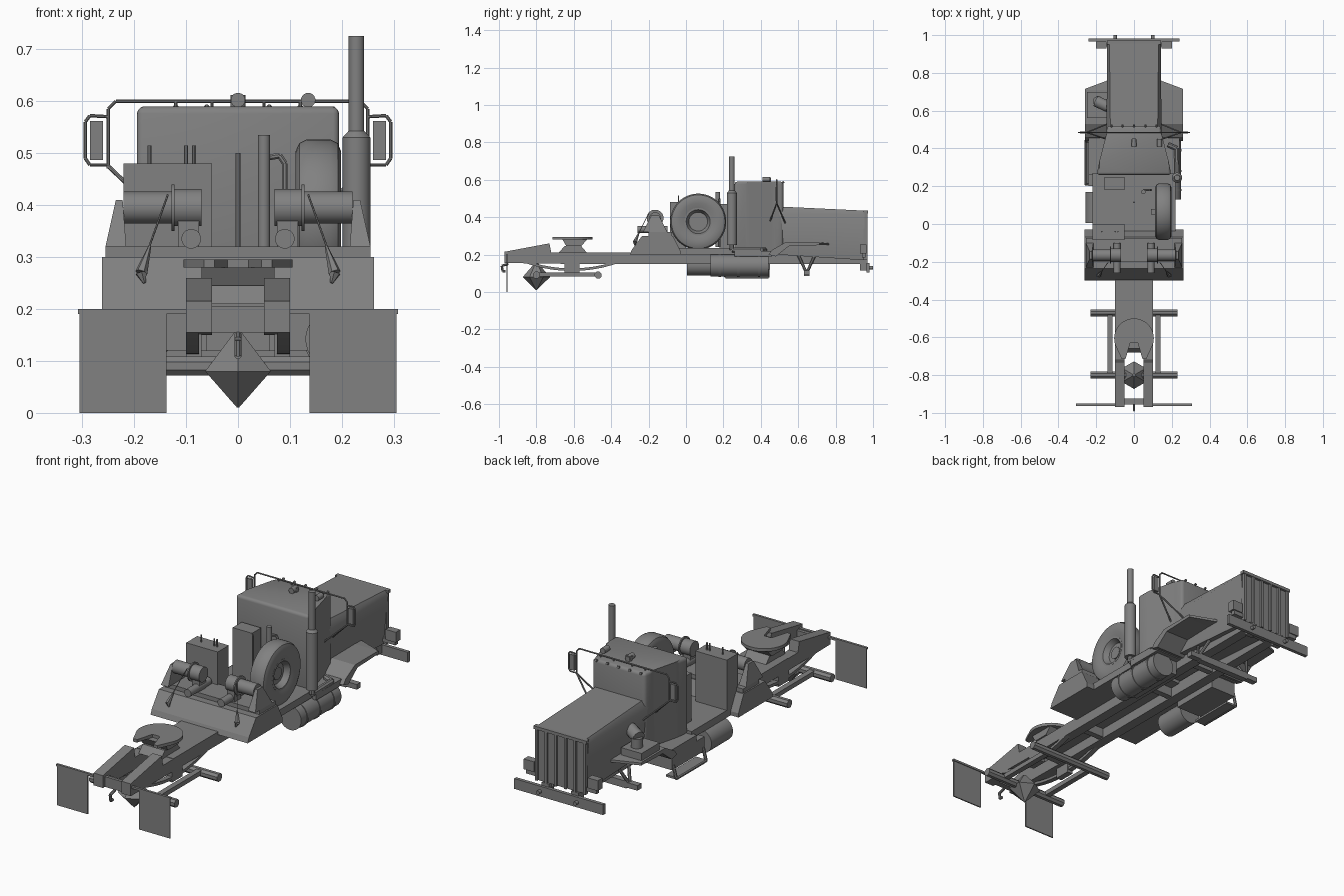
import bpy, bmesh, math
from mathutils import Vector

cube = bpy.data.objects.get("Cube")
if cube:
    bpy.data.objects.remove(cube, do_unlink=True)

grey = bpy.data.materials.new("plain grey")
grey.use_nodes = True
grey.diffuse_color = (0.22, 0.22, 0.22, 1)
grey.node_tree.nodes["Principled BSDF"].inputs["Base Color"].default_value = (0.22, 0.22, 0.22, 1)


def finish(name, bm, bevel=0, smooth=False):
    """Turn a bmesh into a shaded, coloured object."""
    if bevel:
        bmesh.ops.bevel(bm, geom=bm.edges[:], offset=bevel, segments=3, profile=0.5, affect='EDGES')
    bmesh.ops.recalc_face_normals(bm, faces=bm.faces[:])
    mesh = bpy.data.meshes.new(name)
    bm.to_mesh(mesh)
    bm.free()
    mesh.materials.append(grey)
    ob = bpy.data.objects.new(name, mesh)
    bpy.context.collection.objects.link(ob)
    if smooth or bevel:
        bpy.ops.object.select_all(action='DESELECT')
        ob.select_set(True)
        bpy.context.view_layer.objects.active = ob
        bpy.ops.object.shade_smooth_by_angle(angle=math.radians(35))
    return ob


def loft(name, a, b, bevel=0, smooth=False):
    """Solid between two matching outlines."""
    bm = bmesh.new()
    va, vb = [bm.verts.new(p) for p in a], [bm.verts.new(p) for p in b]
    bm.faces.new(va)
    bm.faces.new(vb)
    for i in range(len(va)):
        j = (i + 1) % len(va)
        bm.faces.new((va[i], va[j], vb[j], vb[i]))
    return finish(name, bm, bevel, smooth)


def side_prism(name, pts, x0, x1):
    return loft(name, [(x0, y, z) for y, z in pts], [(x1, y, z) for y, z in pts])


def plan_prism(name, pts, z0, z1, bevel=0):
    return loft(name, [(x, y, z0) for x, y in pts], [(x, y, z1) for x, y in pts], bevel)


def box(name, x, y, z):
    return plan_prism(name, [(x[0], y[0]), (x[1], y[0]), (x[1], y[1]), (x[0], y[1])], z[0], z[1])


def rod(name, p, q, r, r2=None, sides=16):
    p, q = Vector(p), Vector(q)
    turn = (q - p).to_track_quat('Z', 'Y')
    rings = []
    for c, rad in ((p, r), (q, r if r2 is None else r2)):
        rings.append([c + turn @ Vector((rad * math.cos(t), rad * math.sin(t), 0))
                      for t in (math.tau * (i + 0.5) / sides for i in range(sides))])
    return loft(name, *rings, smooth=sides > 8)


def pipe(name, pts, r):
    for i, (p, q) in enumerate(zip(pts, pts[1:])):
        rod(f"{name}_{i + 1}", p, q, r, sides=8)


def lathe_x(name, profile, centre, steps=48):
    """Closed (x, radius) profile spun around an x axis."""
    bm = bmesh.new()
    rings = []
    for i in range(steps):
        t = math.tau * i / steps
        rings.append([bm.verts.new((x, centre[0] + r * math.cos(t), centre[1] + r * math.sin(t)))
                      for x, r in profile])
    n = len(profile)
    for i in range(steps):
        a, b = rings[i], rings[(i + 1) % steps]
        for k in range(n):
            bm.faces.new((a[k], a[(k + 1) % n], b[(k + 1) % n], b[k]))
    return finish(name, bm, smooth=True)


# Chassis
RAIL = [(-.97, .155), (-.97, .215), (-.73, .26), (-.72, .21), (.9, .21), (.95, .19), (.95, .15), (-.6, .15)]
for s in (-1, 1):
    side_prism("frame_rail", RAIL, s * .05, s * .10)
box("frame_cover", (-.1, .1), (-.64, -.1), (.2, .212))
for y in (-.94, -.6, -.3, .2, .5, .9):
    box("cross_member", (-.08, .08), (y - .015, y + .015), (.155, .2))
box("tail_cross_plate", (-.08, .08), (-.955, -.94), (.155, .205))
pipe("tail_hook", [(0, -.95, .15), (0, -.985, .14), (0, -.98, .11), (0, -.965, .11)], .007)

# Mudflaps on a hanger bar
for s in (-1, 1):
    box("mudflap", (s * .138, s * .305), (-.961, -.955), (0, .2))
    box("flap_hanger", (s * .1, s * .308), (-.963, -.951), (.19, .2))

# Rear suspension
for y in (-.8, -.47):
    rod("rear_axle", (-.23, y, .09), (.23, y, .09), .02, sides=8)
for s in (-1, 1):
    box("walking_beam", (s * .113, s * .14), (-.8, -.47), (.083, .105))
    arc = [(-.88 + .54 * i / 10, .112 + .05 * (i / 5 - 1) ** 2) for i in range(11)]
    side_prism("leaf_spring", arc + [(y, z + .014) for y, z in reversed(arc)], s * .075, s * .1)
    box("spring_saddle", (s * .07, s * .1), (-.65, -.57), (.1, .16))
rod("differential_lower", (0, -.8, .08), (0, -.8, .01), .073, .002, 6)
rod("differential_upper", (0, -.8, .08), (0, -.8, .155), .073, .008, 6)

# Coupling plate with a rear notch
arc = [(.105 * math.cos(t), -.605 + .105 * math.sin(t)) for t in (math.radians(a) for a in range(-20, 201, 10))]
notch = [(-.065, -.715), (-.045, -.715), (-.02, -.63), (.02, -.63), (.045, -.715), (.065, -.715)]
plan_prism("coupling_plate", arc + notch, .28, .295)
side_prism("coupling_stand", [(-.66, .28), (-.64, .245), (-.56, .245), (-.53, .28)], -.07, .07)
side_prism("coupling_base", [(-.65, .245), (-.68, .21), (-.53, .21), (-.56, .245)], -.06, .06)

# Winch deck
side_prism("winch_deck", [(-.3, .2), (-.29, .225), (-.235, .3), (-.07, .3), (-.03, .22), (-.03, .2)], -.262, .262)
box("winch_floor", (-.255, .255), (-.2, -.075), (.3, .32))
Y, Z = -.165, .395
for s in (-1, 1):
    rod("winch_drum", (s * .22, Y, Z), (s * .125, Y, Z), .031, sides=24)
    rod("winch_flange", (s * .128, Y, Z), (s * .122, Y, Z), .045, sides=24)
    rod("winch_gearbox", (s * .122, Y, Z), (s * .07, Y, Z), .036, sides=24)
    loft("winch_support", [(s * .255, -.23, .32), (s * .255, -.1, .32), (s * .235, -.145, .41), (s * .235, -.185, .41)],
         [(s * .215, -.23, .32), (s * .215, -.1, .32), (s * .222, -.145, .41), (s * .222, -.185, .41)])
    rod("winch_motor", (s * .09, -.26, .335), (s * .09, -.1, .335), .019)
    box("winch_foot", (s * .075, s * .115), (-.19, -.14), (.32, .37))
    rod("winch_cable", (s * .135, -.2, .42), (s * .178, -.26, .3), .002, sides=6)
    rod("cable_hook", (s * .17, -.25, .32), (s * .186, -.272, .27), .003, .012, 6)
    rod("hook_tip", (s * .186, -.272, .27), (s * .18, -.275, .25), .012, .003, 6)

# Equipment behind the cab
box("equipment_floor", (-.22, .22), (-.05, .27), (.2, .235))
box("tall_locker", (-.22, -.05), (-.085, 0), (.22, .48))
for x in (-.17, -.1, -.085):
    rod("locker_post", (x, -.04, .47), (x, -.04, .515), .004, sides=8)
box("rear_cabinet", (-.155, -.05), (.18, .25), (.23, .47))
rod("pump_stack", (.05, .17, .24), (.05, .17, .535), .012)
pipe("coolant_pipe", [(.05, .18, .49), (.08, .18, .495), (.09, .18, .48), (.09, .18, .24)], .006)
pipe("air_pipe", [(0, .115, .24), (0, .115, .5)], .005)

# Spare wheel with closed hub
lathe_x("spare_tyre", [(.118, .07), (.111, .1), (.111, .128), (.118, .143), (.132, .15), (.178, .15), (.192, .143),
                       (.198, .128), (.198, .1), (.19, .07)], (.065, .376))
lathe_x("spare_rim", [(.125, .074), (.125, .064), (.15, .05), (.15, .028), (.165, .028), (.165, .05),
                      (.192, .064), (.192, .074)], (.065, .376))
rod("spare_hub", (.148, .065, .376), (.17, .065, .376), .03, sides=24)
box("wheel_carrier", (.09, .15), (.05, .08), (.23, .4))

# Cab with rounded corners and tapering front
plan_prism("cab", [(-.197, .26), (.197, .26), (.184, .33), (.148, .47), (.142, .52), (-.142, .52), (-.148, .47),
                   (-.184, .33)], .215, .59, .014)
rod("roof_beacon", (0, .44, .58), (0, .44, .612), .015)
for x in (0, .135):
    rod("roof_horn", (x, .41, .602), (x, .45, .602), .014)
for x in (-.12, -.06, 0, .06, .12):
    rod("roof_marker", (x, .505, .58), (x, .525, .588), .006, sides=8)

# Tapered hood and panelled grille
loft("hood", [(-.13, .49, .2), (.13, .49, .2), (.145, .49, .42), (.125, .49, .457), (-.125, .49, .457), (-.145, .49, .42)],
     [(-.12, .955, .17), (.12, .955, .17), (.143, .955, .415), (.13, .955, .435), (-.13, .955, .435),
      (-.143, .955, .415)], smooth=True)
box("grille_panel", (-.13, .13), (.95, .96), (.17, .43))
box("grille_top", (-.143, .143), (.95, .972), (.42, .435))
for i in range(6):
    x = -.13 + i * .26 / 5
    box("grille_slat", (x - .006, x + .006), (.95, .97), (.17, .43))

# Bumper and lamps
box("front_bumper", (-.24, .24), (.965, .982), (.105, .155))
for s in (-1, 1):
    box("bumper_bracket", (s * .06, s * .1), (.93, .97), (.115, .17))
    rod("tow_pin", (s * .1, .98, .13), (s * .1, 1, .13), .009)
    box("headlamp", (s * .145, s * .2), (.93, .965), (.205, .255))
    box("headlamp_bracket", (s * .1, s * .19), (.94, .96), (.185, .205))

# Fenders, running boards and front axle
FENDER = [(.44, .2), (.46, .225), (.53, .265), (.71, .265), (.775, .262), (.775, .25), (.7, .25), (.55, .245), (.48, .19)]
for s in (-1, 1):
    inner, outer = s * .1, s * .26
    loft("front_fender", [(inner, y, z) for y, z in FENDER],
         [(outer, min(y, .715), z) for y, z in FENDER])
    box("running_board", (s * .1, s * .24), (.26, .46), (.19, .22))
    for y in (.59, .7):
        rod("axle_strut", (s * .1, y, .22), (s * .15, .645, .1), .008, sides=8)
    box("front_axle_end", (s * .13, s * .2), (.63, .66), (.09, .115))
box("front_axle", (-.14, .14), (.63, .66), (.085, .12))

# Intake on the fender
box("intake_box", (-.25, -.14), (.56, .7), (.255, .3))
rod("intake_stem", (-.19, .65, .3), (-.19, .65, .345), .027)
rod("intake_elbow", (-.2, .65, .345), (-.135, .62, .36), .03)

# Fuel tank, air tank, and side steps
rod("fuel_tank", (.19, .13, .142), (.19, .44, .142), .06, sides=28)
for y in (.18, .28, .39):
    rod("tank_strap", (.19, y - .006, .142), (.19, y + .006, .142), .063, sides=28)
box("tank_cradle", (.1, .19), (.14, .43), (.12, .19))
rod("air_tank", (-.2, .005, .145), (-.2, .17, .145), .057, sides=28)
box("tool_box", (-.24, -.1), (.2, .45), (.12, .19))
pipe("step_frame", [(-.24, .21, .14), (-.255, .21, .08), (-.255, .44, .08), (-.24, .44, .14)], .008)
box("step_tread", (-.26, -.2), (.21, .44), (.075, .085))

# Exhaust
pipe("exhaust_feed", [(.18, .42, .225), (.225, .4, .225), (.228, .245, .225), (.228, .245, .27)], .014)
rod("muffler", (.228, .245, .25), (.228, .245, .53), .027, sides=24)
rod("muffler_cone", (.228, .245, .53), (.228, .245, .542), .027, .016, 24)
rod("exhaust_stack", (.228, .245, .54), (.228, .245, .725), .015, sides=24)

# Mirrors on a roof bar
pipe("mirror_bar", [(-.25, .485, .47), (-.25, .485, .585), (-.235, .485, .6), (.235, .485, .6),
                    (.25, .485, .585), (.25, .485, .47)], .0035)
for x in (-.12, -.05, .05, .12):
    rod("bar_mount", (x, .485, .58), (x, .485, .6), .0035, sides=8)
for s in (-1, 1):
    pipe("mirror_frame", [(s * .25, .485, .57), (s * .285, .485, .572), (s * .294, .485, .56),
                          (s * .294, .485, .49), (s * .285, .485, .477), (s * .25, .485, .477)], .0035)
    box("mirror", (s * .26, s * .285), (.478, .49), (.487, .562))
    rod("mirror_stay", (s * .25, .485, .475), (s * .14, .53, .37), .004, sides=8)
    rod("mirror_brace", (s * .25, .485, .475), (s * .15, .45, .38), .004, sides=8)
